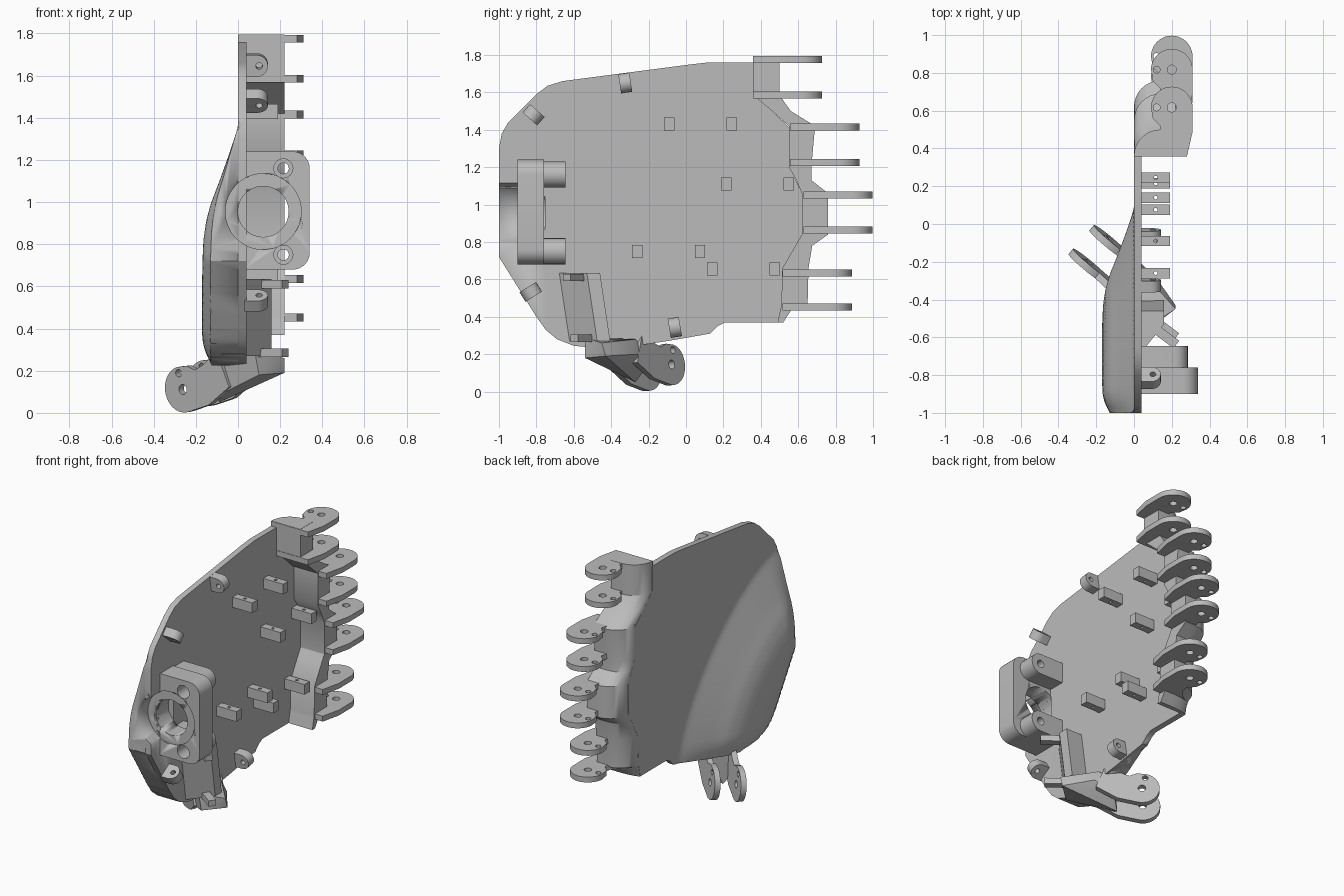
import bpy, bmesh
from math import sin, cos, pi, radians
from mathutils import Vector, Matrix
from mathutils.geometry import intersect_point_line

cube = bpy.data.objects.get("Cube")
if cube:
    bpy.data.objects.remove(cube)

grey = bpy.data.materials.new("plain grey")
grey.use_nodes = True
grey.diffuse_color = (0.5, 0.5, 0.5, 1)
grey.node_tree.nodes["Principled BSDF"].inputs["Base Color"].default_value = (0.5, 0.5, 0.5, 1)

X, Y, Z = Vector((1, 0, 0)), Vector((0, 1, 0)), Vector((0, 0, 1))


def frame(origin, ax, ay):
    """Matrix whose local axes are ax, ay and their cross product."""
    ax, ay = ax.normalized(), ay.normalized()
    m = Matrix((ax, ay, ax.cross(ay))).transposed().to_4x4()
    m.translation = Vector(origin)
    return m


def arc(cx, cy, r, a0=0, a1=360, n=32):
    pts = [radians(a0 + (a1 - a0) * i / n) for i in range(n + (a1 - a0 < 360))]
    return [(cx + r * cos(a), cy + r * sin(a)) for a in pts]


def mesh_object(name, bm):
    bmesh.ops.recalc_face_normals(bm, faces=bm.faces)
    me = bpy.data.meshes.new(name)
    bm.to_mesh(me)
    bm.free()
    me.materials.append(grey)
    ob = bpy.data.objects.new(name, me)
    bpy.context.collection.objects.link(ob)
    bpy.ops.object.select_all(action='DESELECT')
    ob.select_set(True)
    bpy.context.view_layer.objects.active = ob
    bpy.ops.object.shade_smooth_by_angle(angle=radians(30))
    return ob


def plate(name, loops, depth, matrix):
    """Extrude an outline, with later loops as holes, centred on local z."""
    cu = bpy.data.curves.new(name, 'CURVE')
    cu.dimensions, cu.fill_mode, cu.extrude = '2D', 'BOTH', depth / 2
    for loop in loops:
        sp = cu.splines.new('POLY')
        sp.points.add(len(loop) - 1)
        for p, co in zip(sp.points, loop):
            p.co = (*co, 0, 1)
        sp.use_cyclic_u = True
    tmp = bpy.data.objects.new(name, cu)
    bpy.context.collection.objects.link(tmp)
    bpy.context.view_layer.update()
    bm = bmesh.new()
    bm.from_mesh(tmp.to_mesh())
    bpy.data.objects.remove(tmp)
    bmesh.ops.remove_doubles(bm, verts=bm.verts, dist=0.0001)
    bm.transform(matrix)
    return mesh_object(name, bm)


def prism(name, pts, depth, matrix):
    """Extrude one outline into a clean closed solid."""
    bm = bmesh.new()
    face = bm.faces.new([bm.verts.new((*p, -depth / 2)) for p in pts])
    ext = bmesh.ops.extrude_face_region(bm, geom=[face])
    bmesh.ops.translate(bm, vec=(0, 0, depth),
                        verts=[v for v in ext["geom"] if isinstance(v, bmesh.types.BMVert)])
    bm.transform(matrix)
    return mesh_object(name, bm)


def hull(name, pts):
    bm = bmesh.new()
    for p in pts:
        bm.verts.new(p)
    bmesh.ops.convex_hull(bm, input=bm.verts)
    return mesh_object(name, bm)


def boolean(ob, cutter, op):
    mod = ob.modifiers.new("cut", 'BOOLEAN')
    mod.operation, mod.object, mod.solver = op, cutter, 'EXACT'
    cutter.hide_render = True
    cutter.hide_set(True)


# Palm plate outline in (y, z)
outline = [(-1, 0.72), (-1, 1.3), (-0.985, 1.38), (-0.95, 1.44), (-0.8, 1.59), (-0.74, 1.635),
           (-0.66, 1.66), (0.03, 1.75), (0.12, 1.76), (0.365, 1.76), (0.365, 1.59), (0.555, 1.41),
           (0.555, 1.2), (0.625, 1.05), (0.625, 0.85), (0.52, 0.65), (0.515, 0.46), (0.495, 0.37),
           (0.21, 0.37), (0.17, 0.35), (0.13, 0.31), (-0.1, 0.27), (-0.4, 0.225), (-0.6, 0.245),
           (-0.69, 0.28), (-0.75, 0.33), (-0.8, 0.4)]
palm = prism("palm_plate", outline, 0.04, frame((0.02, 0, 0), Y, Z))

# Swollen thumb pad on the outer side, fading out along a curved diagonal
edges = [(Vector((*a, 0)), Vector((*b, 0))) for a, b in zip(outline, outline[1:] + outline[:1])]
steps = [(-3, -0.1), (0, 0), (0.24, 0.09), (0.34, 0.13), (0.42, 0.152), (0.5, 0.164), (0.62, 0.17), (3, 0.17)]


def rim_distance(p):
    """Distance inside the outline, zero outside it."""
    best, inside = 9, True
    for a, b in edges:
        q, t = intersect_point_line(p, a, b)
        d = (a.lerp(b, min(1, max(0, t))) - p).length
        if d < best:
            best, inside = d, (b - a).cross(p - a).z < 0
    return best if inside else 0


def pad_x(y, z):
    s = 1.09 - (max(0, y + 1) ** 1.5 + max(0, z - 0.27) ** 1.5) ** (1 / 1.5)
    d = next(d0 + (d1 - d0) * (s - s0) / (s1 - s0)
             for (s0, d0), (s1, d1) in zip(steps, steps[1:]) if s <= s1)
    rim = max(0, 1 - rim_distance(Vector((y, z, 0))) / 0.13) ** 2
    return -max(d * (1 - 0.25 * rim), -0.02)


bm = bmesh.new()
bmesh.ops.create_grid(bm, x_segments=50, y_segments=50, size=0.62)
for v in bm.verts:
    y, z = v.co.x - 0.45, v.co.y + 0.8
    v.co = (pad_x(y, z), y, z)
ext = bmesh.ops.extrude_face_region(bm, geom=bm.faces[:])
for v in ext["geom"]:
    if isinstance(v, bmesh.types.BMVert):
        v.co.x = 0.03
pad = mesh_object("thumb_pad", bm)
boolean(pad, prism("pad_trim_cutter", outline, 1, frame((0, 0, 0), Y, Z)), 'INTERSECT')

# Wrist flange with its two screw bosses
screws = (1.16, 0.75)
outer = [(-0.02, 0.8), (0.03, 0.68)] + arc(0.26, 0.76, 0.08, -90, 0, 8) + arc(0.26, 1.16, 0.08, 0, 90, 8)
outer += [(0.03, 1.24), (-0.02, 1.1)]
flange = plate("wrist_flange", [outer] + [arc(0.215, z, 0.045) for z in screws],
               0.14, frame((0, -0.83, 0), X, Z))
for z in screws:
    body = [(0.03, z - 0.07)] + arc(0.215, z, 0.07, -90, 90, 12) + [(0.03, z + 0.07)]
    plate("screw_boss", [body, arc(0.215, z, 0.026)], 0.115, frame((0, -0.7025, 0), X, Z))

# Stepped round wrist socket bored through flange, plate and pad
for r, end in ((0.18, -0.89), (0.12, -0.755)):
    bore = prism("socket_cutter", arc(0.12, 0.955, r, n=48), end + 1.1, frame((0, (end - 1.1) / 2, 0), X, Z))
    for part in (palm, pad, flange):
        boolean(part, bore, 'DIFFERENCE')

# Knuckle wall, one section lofted down through its stations (z, y, thickness)
stations = [(1.795, 0.36, 0.14), (1.585, 0.36, 0.14), (1.5, 0.46, 0.1), (1.42, 0.55, 0.14),
            (1.2, 0.55, 0.12), (1.13, 0.59, 0.08), (1.06, 0.62, 0.14), (0.84, 0.62, 0.14),
            (0.78, 0.585, 0.09), (0.66, 0.515, 0.14), (0.46, 0.51, 0.14), (0.44, 0.505, 0.06),
            (0.37, 0.49, 0.03)]
bm = bmesh.new()
rings = []
for z, y0, t in stations:
    section = [(0.14 - 0.14 * cos(a * pi / 16), y0 + t * sin(a * pi / 16)) for a in range(9)]
    section += [(0.22, y0 + t), (0.22, y0), (0.04, y0)]
    rings.append([bm.verts.new((*p, z)) for p in section])
for a, b in zip(rings, rings[1:]):
    for i in range(len(a)):
        bm.faces.new((a[i - 1], a[i], b[i], b[i - 1]))
bm.faces.new(rings[0])
bm.faces.new(rings[-1])
mesh_object("knuckle_wall", bm)


# Finger hinge tabs
def hinge_tab(name, base, notch, matrix):
    shape = base + [(0.31, 0.13)] + arc(0.2, 0.26, 0.11, 0, 180, 20) + notch
    plate(name, [shape, arc(0.2, 0.26, 0.024, n=20), arc(0.12, 0.26, 0.018, n=16)], 0.037, matrix)


waist = [(0.1, 0.2), (0.14, 0.16), (0.13, 0.11), (0.08, 0.05)]
for y0, heights in ((0.357, (1.775, 1.585)), (0.557, (1.415, 1.225)),
                    (0.627, (1.05, 0.865)), (0.517, (0.635, 0.452))):
    for z in heights:
        hinge_tab("finger_hinge_tab", [(0, 0), (0.28, 0)], waist, frame((0, y0, z), X, Y))

# Thumb hinge tabs and bracket
out = Vector((-0.73, 0.64, -0.25)).normalized()
down = Vector((0.63, 0.75, 0.1)).cross(out).normalized()
if down.z > 0:
    down = -down
for c in ((-0.25, -0.215, 0.113), (-0.14, -0.09, 0.143)):
    origin = Vector(c) - 0.2 * down - 0.26 * out
    hinge_tab("thumb_hinge_tab", [(0.08, 0), (0.26, -0.02)], [(0.1, 0.2), (0.13, 0.16), (0.12, 0.1)],
              frame(origin, down, out))
hull("thumb_bracket", [(0.22, -0.45, 0.26), (0.22, -0.43, 0.19), (0.08, -0.54, 0.29), (0.1, -0.54, 0.18),
                       (0.06, -0.27, 0.28), (0.1, -0.26, 0.2), (-0.08, -0.37, 0.25), (-0.1, -0.33, 0.08),
                       (-0.02, -0.22, 0.12), (-0.03, -0.22, 0.23), (-0.09, -0.27, 0.05)])

# Thumb motor mount, a leaning wedge with two lugs
wedge = [(0.03, -0.69), (0.16, -0.53), (0.16, -0.46), (0.03, -0.46)]
hull("thumb_motor_mount", [(x, y + s, z) for x, y in wedge for s, z in ((0, 0.635), (0.055, 0.27))])
for y, z in ((-0.59, 0.61), (-0.55, 0.285)):
    prism("thumb_motor_lug", [(-0.08, -0.025), (0.08, -0.025), (0.08, 0.025), (-0.08, 0.025)], 0.04,
          frame((0.16, y, z), Vector((0.8, -0.6, 0)), Vector((0.6, 0.8, 0))))

# Motor posts on the inner face
for y, z in ((-0.09, 1.43), (0.245, 1.43), (0.215, 1.11), (0.55, 1.11),
             (-0.26, 0.75), (0.075, 0.75), (0.14, 0.655), (0.475, 0.655)):
    post = [(0.03, -0.0275), (0.19, -0.0275), (0.19, 0.0275), (0.03, 0.0275)]
    plate("motor_post", [post, arc(0.115, 0, 0.01, n=12)], 0.07, frame((0, y, z), X, Y))

# Rounded cover lugs around the rim, long side pointing across the edge
for y, z, dy, dz in ((-0.325, 1.65, -0.15, 1), (-0.815, 1.48, -0.75, 0.66),
                     (-0.83, 0.533, 0.85, 0.53), (-0.06, 0.343, 0.17, -1)):
    body = [(0.03, -0.052)] + arc(0.09, 0, 0.052, -90, 90, 12) + [(0.03, 0.052)]
    plate("cover_lug", [body, arc(0.1, 0, 0.016, n=16)], 0.06, frame((0, y, z), X, Vector((0, dy, dz))))
